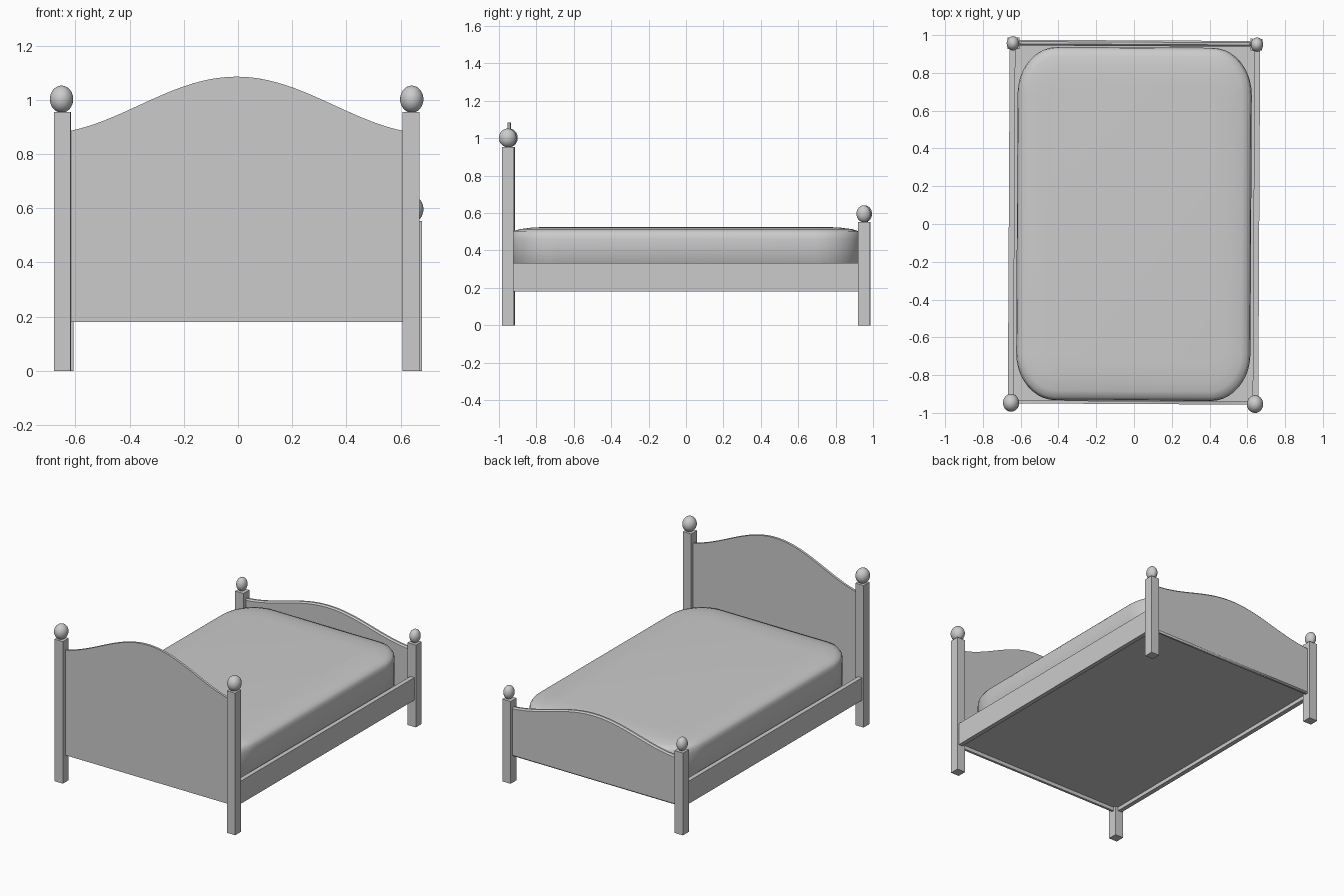
import bpy, bmesh
from math import cos, sin, pi, radians
from mathutils import Matrix, Vector

cube = bpy.data.objects.get("Cube")
if cube:
    bpy.data.objects.remove(cube, do_unlink=True)

grey = bpy.data.materials.new("plain grey")
grey.use_nodes = True
GREY = (0.6, 0.6, 0.6, 1)
grey.diffuse_color = GREY
grey.node_tree.nodes["Principled BSDF"].inputs["Base Color"].default_value = GREY

# The whole bed stands turned by a fraction of a degree
TURN = Matrix.Rotation(radians(-0.3), 4, "Z")


def finish(name, bm, smooth=False):
    bmesh.ops.recalc_face_normals(bm, faces=bm.faces)
    bm.transform(TURN)
    for f in bm.faces:
        f.smooth = smooth
    mesh = bpy.data.meshes.new(name)
    bm.to_mesh(mesh)
    bm.free()
    mesh.materials.append(grey)
    obj = bpy.data.objects.new(name, mesh)
    bpy.context.collection.objects.link(obj)
    return obj


def box(name, low, high):
    low, high = Vector(low), Vector(high)
    bm = bmesh.new()
    bmesh.ops.create_cube(bm, size=1)
    bmesh.ops.scale(bm, vec=high - low, verts=bm.verts)
    bmesh.ops.translate(bm, vec=(low + high) / 2, verts=bm.verts)
    return finish(name, bm)


def ball(name, centre, radii):
    bm = bmesh.new()
    bmesh.ops.create_uvsphere(bm, u_segments=32, v_segments=20, radius=1)
    bmesh.ops.scale(bm, vec=radii, verts=bm.verts)
    bmesh.ops.translate(bm, vec=centre, verts=bm.verts)
    return finish(name, bm, True)


def wavy_board(name, y0, y1, bottom, edge, peak, period, bevel=0):
    """Panel between two posts with a humped top edge."""
    half, steps = 0.615, 48
    fall = (peak - edge) / (1 - cos(pi * half / period))
    bm = bmesh.new()
    outline = [bm.verts.new((half, y0, bottom)), bm.verts.new((-half, y0, bottom))]
    for i in range(steps + 1):
        x = -half + 2 * half * i / steps
        z = peak - fall * (1 - cos(pi * x / period))
        outline.append(bm.verts.new((x, y0, z)))
    face = bm.faces.new(outline)
    out = bmesh.ops.extrude_face_region(bm, geom=[face])
    moved = [v for v in out["geom"] if isinstance(v, bmesh.types.BMVert)]
    bmesh.ops.translate(bm, vec=(0, y1 - y0, 0), verts=moved)
    obj = finish(name, bm)
    if bevel:
        mod = obj.modifiers.new("edge_chamfer", "BEVEL")
        mod.width = bevel
        mod.segments = 1
        mod.limit_method = "ANGLE"
    bpy.ops.object.select_all(action="DESELECT")
    obj.select_set(True)
    bpy.context.view_layer.objects.active = obj
    bpy.ops.object.shade_smooth_by_angle(angle=radians(25))
    return obj


# Posts with ball finials, and the side rails
for side, s in (("left", 1), ("right", -1)):
    x = 0.643 * s
    for end, y, top, r in (("head", -0.95, 0.954, (0.043, 0.047, 0.05)),
                           ("foot", 0.953, 0.553, (0.033, 0.038, 0.045))):
        h = 0.031
        box(f"{side}_{end}_post", (x - h, y - h, 0), (x + h, y + h, top))
        ball(f"{side}_{end}_finial", (0.646 * s, y, top + r[2] - 0.002), r)
    rail = 0.648 * s
    box(f"{side}_rail", (rail - 0.015, -0.93, 0.18), (rail + 0.015, 0.935, 0.332))

# End boards
wavy_board("headboard", -0.953, -0.937, 0.18, 0.885, 1.085, 0.72)
wavy_board("footboard", 0.942, 0.972, 0.18, 0.51, 0.625, 0.66, bevel=0.009)

# Flat base under the mattress
box("bed_base", (-0.636, -0.938, 0.205), (0.636, 0.943, 0.23))

# Mattress: stacked rounded outlines given as inset and height
HALF_X, HALF_Y, ROUND_X, ROUND_Y = 0.62, 0.935, 0.21, 0.25
ARC = 10
bm = bmesh.new()
rings = []
for inset, z in ((0, 0.215), (0, 0.46), (0.004, 0.485), (0.016, 0.503),
                 (0.05, 0.514), (0.11, 0.522), (0.19, 0.526)):
    ring = []
    for corner, (sx, sy) in enumerate(((1, 1), (-1, 1), (-1, -1), (1, -1))):
        for i in range(ARC + 1):
            a = (corner + i / ARC) * pi / 2
            ring.append(bm.verts.new((
                sx * (HALF_X - ROUND_X) + (ROUND_X - inset) * cos(a),
                sy * (HALF_Y - ROUND_Y) + (ROUND_Y - inset) * sin(a), z)))
    rings.append(ring)
for lower, upper in zip(rings, rings[1:]):
    for i in range(len(lower)):
        j = (i + 1) % len(lower)
        bm.faces.new((lower[i], lower[j], upper[j], upper[i]))
bm.faces.new(rings[0])
bm.faces.new(rings[-1])
finish("mattress", bm, True)
